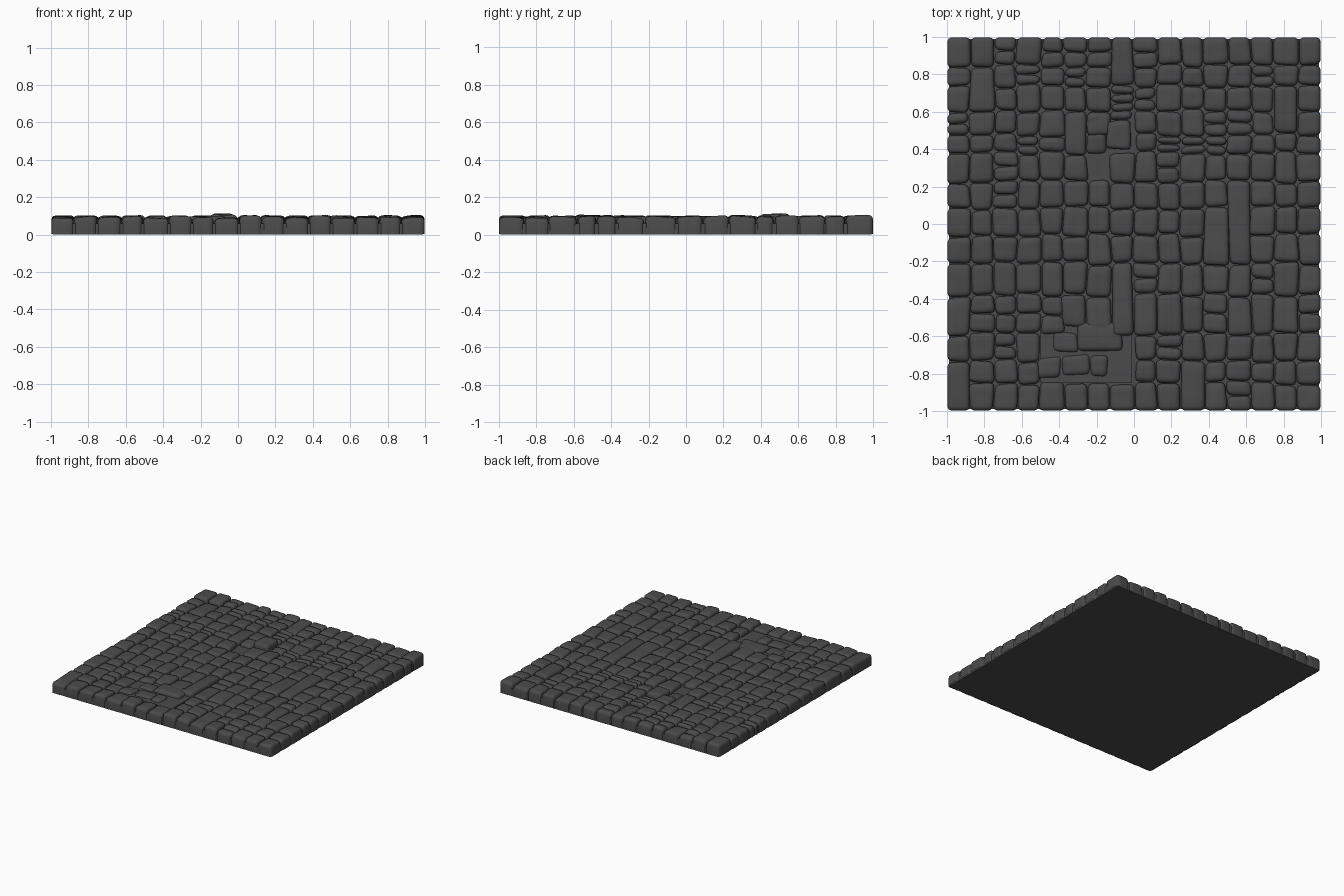
import bpy, bmesh, math, random
from mathutils import Vector, noise

random.seed(7)
if "Cube" in bpy.data.objects:
    bpy.data.objects.remove(bpy.data.objects["Cube"], do_unlink=True)


def make_material(name, value):
    mat = bpy.data.materials.new(name)
    mat.use_nodes = True
    color = (value, value, value, 1)
    mat.diffuse_color = color
    bsdf = mat.node_tree.nodes["Principled BSDF"]
    bsdf.inputs["Base Color"].default_value = color
    bsdf.inputs["Roughness"].default_value = 0.9
    return mat


stone_mat = make_material("dark grey stone", 0.07)
GROUND = 0.06
ROUND = 0.024

# Row lines from back to front, shared by all columns
ROWS = [1, .845, .735, .605, .475, .38, .225, .085, -.06, -.21, -.38, -.59, -.735, -.85, -1]

# One word per column, back to front:
# o whole, s split in two, t split in three, m merged with the one behind, x empty
COLUMNS = [
    "ooosooooooooom",
    "oomoooooooسooo".replace("س", "s"),
    "soooossooossoo",
    "osoosooooosooo",
    "sooooooooosxxo",
    "ssoomooooosxxo",
    "soooxxoooooxxo",
    "omtxxooooomxxo",
    "sosoooooosoooo",
    "oooossooooosoo",
    "oooosoooooooom",
    "ooossooomosooo",
    "ooosooommoooos",
    "osooooooosoooo",
    "ooomoooooooooo",
    "oooooooooosooo",
]
COLUMNS[5] = COLUMNS[5][:10] + "xxxo"
COLUMNS[6] = COLUMNS[6][:11] + "xxo"


def column_line(i, y):
    """Slightly wandering x of a joint between columns."""
    x = -1 + i / 8
    if i in (0, 16):
        return x
    return x + .007 * math.sin(5 * y + 2.3 * i) + .005 * math.sin(17 * y + i * i)


def samples(length):
    """Positions along one side, denser near both rims."""
    rim = [0, .004, .011, ROUND]
    rim = [r * min(1, length / .075) for r in rim]
    inner = [rim[-1] + (length - 2 * rim[-1]) * k / 4 for k in (1, 2, 3)]
    return rim + inner + [length - r for r in reversed(rim)]


def add_stone(bm, corners, top, wear=.004):
    """Pillow-topped block over a quad: front left, front right, back right, back left."""
    a, b, c, d = [Vector(p) for p in corners]
    width = ((b - a).length + (c - d).length) / 2
    depth = ((d - a).length + (c - b).length) / 2
    us, vs = samples(width), samples(depth)
    tilt_x, tilt_y = random.uniform(-.05, .05), random.uniform(-.05, .05)
    seed = random.uniform(0, 50)
    grid = []
    for v in vs:
        line = []
        for u in us:
            s, t = u / width, v / depth
            p = a.lerp(b, s).lerp(d.lerp(c, s), t)
            ex, ey = min(u, width - u), min(v, depth - v)
            # pull the corners in so the outline is rounded
            pull = .007 * max(0, 1 - (ex + ey) / .02)
            p.x += pull if s < .5 else -pull
            p.y += pull if t < .5 else -pull
            drop = 0
            for e in (ex, ey):
                k = max(0, ROUND - e)
                drop += ROUND - math.sqrt(ROUND * ROUND - k * k)
            z = top - min(drop, ROUND * 1.1)
            z += tilt_x * (u - width / 2) + tilt_y * (v - depth / 2)
            z += wear * noise.noise(Vector((p.x * 16, p.y * 16, seed)))
            line.append(bm.verts.new((p.x, p.y, z)))
        grid.append(line)
    n, m = len(grid), len(grid[0])
    for j in range(n - 1):
        for i in range(m - 1):
            bm.faces.new((grid[j][i], grid[j][i + 1], grid[j + 1][i + 1], grid[j + 1][i]))
    # side walls
    loop = grid[0][:-1] + [r[-1] for r in grid[:-1]] + grid[-1][:0:-1] + [r[0] for r in grid[:0:-1]]
    foot = [bm.verts.new((v.co.x, v.co.y, .004)) for v in loop]
    for k in range(len(loop)):
        q = (k + 1) % len(loop)
        bm.faces.new((loop[q], loop[k], foot[k], foot[q]))


def finish(bm, name):
    mesh = bpy.data.meshes.new(name)
    bm.to_mesh(mesh)
    bm.free()
    obj = bpy.data.objects.new(name, mesh)
    bpy.context.collection.objects.link(obj)
    mesh.materials.append(stone_mat)
    return obj


def smooth(obj):
    bpy.ops.object.select_all(action="DESELECT")
    obj.select_set(True)
    bpy.context.view_layer.objects.active = obj
    bpy.ops.object.shade_smooth_by_angle(angle=math.radians(50))


def column_spans(code):
    """Turn a column word into a list of (back y, front y) spans."""
    ys = [y + random.uniform(-.012, .012) for y in ROWS]
    ys[0], ys[-1] = 1, -1
    spans = []
    for r, letter in enumerate(code):
        hi, lo = ys[r], ys[r + 1]
        if letter == "m" and spans:
            spans[-1] = (spans[-1][0], lo)
        elif letter != "x":
            parts = {"s": 2, "t": 3}.get(letter, 1)
            cuts = [hi + (lo - hi) * k / parts for k in range(parts + 1)]
            spans += list(zip(cuts, cuts[1:]))
    return spans


# Regular paving, one object per column of stones
GAP = .002
for i, code in enumerate(COLUMNS):
    bm = bmesh.new()
    for hi, lo in column_spans(code):
        skew = [random.uniform(-.005, .005) for k in range(2)]
        lo_l, lo_r, hi_l, hi_r = lo, lo, hi, hi
        if lo > -1:
            lo_l, lo_r = lo + skew[0], lo - skew[0]
        if hi < 1:
            hi_l, hi_r = hi + skew[1], hi - skew[1]
        left = lambda y: column_line(i, y) + GAP
        right = lambda y: column_line(i + 1, y) - GAP
        quad = [(left(lo), lo_l + GAP), (right(lo), lo_r + GAP),
                (right(hi), hi_r - GAP), (left(hi), hi_l - GAP)]
        add_stone(bm, quad, random.uniform(.089, .102))
    smooth(finish(bm, f"stone_column_{i + 1}"))

# Loose and displaced stones in the broken patches
LOOSE = [
    (-.30, -.68, -.06, -.53, .10), (-.44, -.69, -.30, -.575, .09),
    (-.39, -.55, -.26, -.385, .10), (-.52, -.82, -.39, -.71, .09),
    (-.385, -.81, -.24, -.70, .09), (-.235, -.82, -.14, -.70, .095),
    (-.145, .40, -.02, .55, .115), (-.25, .38, -.15, .49, .09),
    (-.25, .50, -.15, .60, .10), (-.13, .555, -.01, .60, .09),
]
bm = bmesh.new()
for x0, y0, x1, y1, top in LOOSE:
    wobble = lambda: random.uniform(-.008, .008)
    quad = [(x + wobble(), y + wobble()) for x, y in ((x0, y0), (x1, y0), (x1, y1), (x0, y1))]
    add_stone(bm, quad, top - .003)
smooth(finish(bm, "loose_stones"))


def add_block(name, x0, y0, x1, y1, z0, z1):
    bm = bmesh.new()
    bmesh.ops.create_cube(bm, size=1)
    for v in bm.verts:
        v.co = ((x0 + x1) / 2 + v.co.x * (x1 - x0), (y0 + y1) / 2 + v.co.y * (y1 - y0),
                (z0 + z1) / 2 + v.co.z * (z1 - z0))
    return finish(bm, name)


# Bedding under the paving and raised earth in the broken patch
add_block("base_slab", -.99, -.99, .99, .99, 0, GROUND)
add_block("packed_earth", -.5, -.85, -.01, -.5, GROUND - .01, .074)
